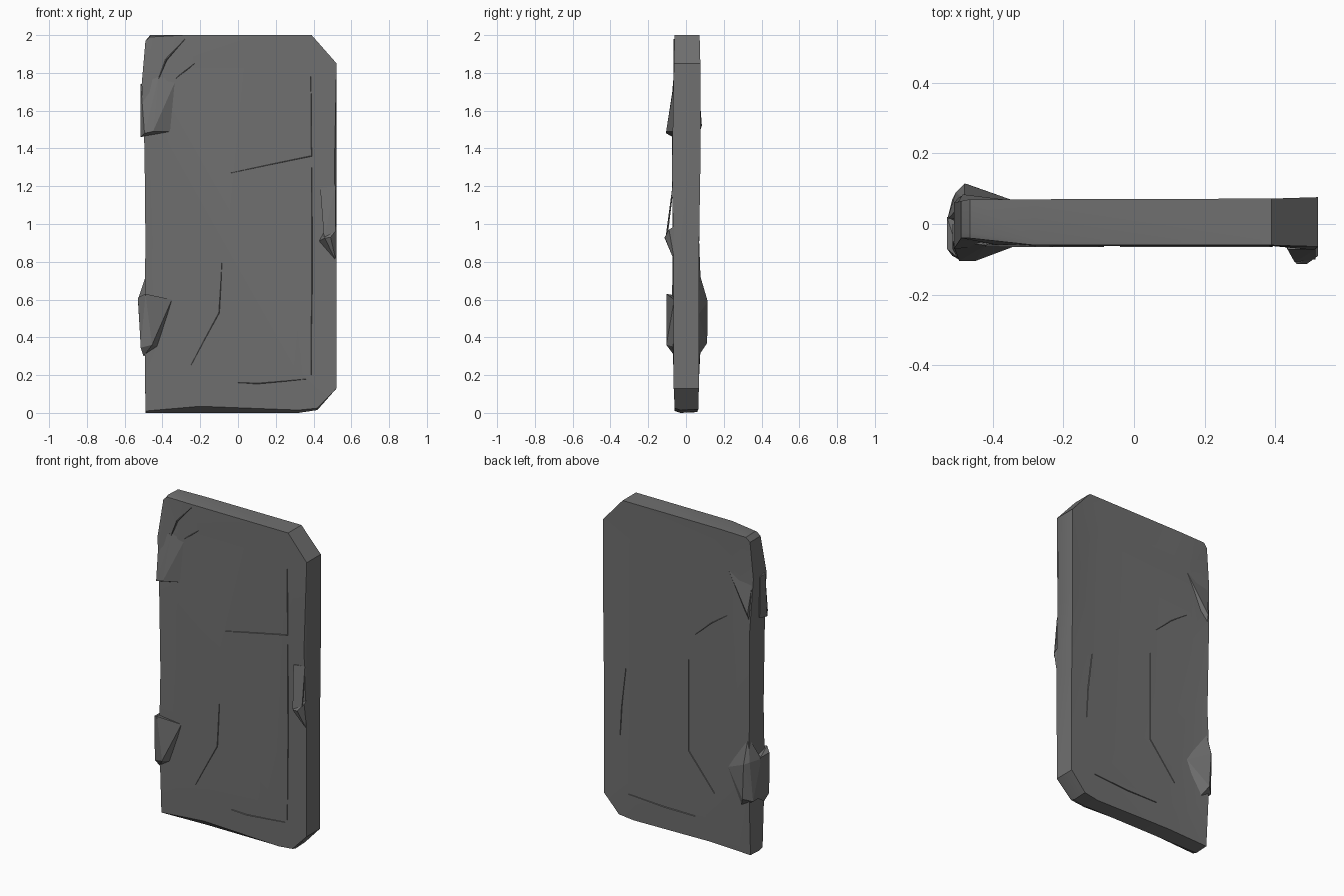
import bpy, bmesh, math
from mathutils import Vector

if "Cube" in bpy.data.objects:
    bpy.data.objects.remove(bpy.data.objects["Cube"], do_unlink=True)

stone = bpy.data.materials.new("grey stone")
stone.use_nodes = True
GREY = (0.16, 0.16, 0.16, 1)
stone.diffuse_color = GREY
stone.node_tree.nodes["Principled BSDF"].inputs["Base Color"].default_value = GREY


def finish(name, bm, smooth=None):
    bmesh.ops.recalc_face_normals(bm, faces=bm.faces[:])
    mesh = bpy.data.meshes.new(name)
    bm.to_mesh(mesh)
    bm.free()
    mesh.materials.append(stone)
    ob = bpy.data.objects.new(name, mesh)
    bpy.context.collection.objects.link(ob)
    if smooth:
        bpy.ops.object.select_all(action='DESELECT')
        ob.select_set(True)
        bpy.context.view_layer.objects.active = ob
        bpy.ops.object.shade_smooth_by_angle(angle=math.radians(smooth))
    return ob


def hull(name, points):
    bm = bmesh.new()
    for p in points:
        bm.verts.new(p)
    res = bmesh.ops.convex_hull(bm, input=bm.verts[:])
    bmesh.ops.delete(bm, geom=[v for v in bm.verts if not v.link_faces], context='VERTS')
    return finish(name, bm)


def bridge(bm, a, b):
    for i in range(len(a)):
        j = (i + 1) % len(a)
        bm.faces.new((a[i], a[j], b[j], b[i]))


# Door slab: rim points as x, z, front y, back y, front z lift
rim = [(-.49, .0, -.06, .06, .01), (-.2, .0, -.06, .06, .035), (.32, .0, -.06, .06, .015),
       (.42, .015, -.06, .065, .01), (.522, .13, -.065, .068, 0), (.522, .8, -.066, .068, 0),
       (.522, 1.3, -.074, .076, 0), (.522, 1.85, -.064, .076, 0), (.39, 2, -.06, .072, 0),
       (-.28, 2, -.06, .07, 0), (-.465, 2, -.04, .07, -.01), (-.49, 1.97, -.04, .065, 0),
       (-.51, 1.74, -.07, .06, 0), (-.495, 1.4, -.075, .077, 0), (-.49, .9, -.07, .07, 0),
       (-.495, .5, -.075, .085, 0)]
bm = bmesh.new()
front = [bm.verts.new((x - (.012 if x > .5 and z == 1.3 else 0), yf, z + up))
         for x, z, yf, yb, up in rim]
back = [bm.verts.new((x, yb, z + up * .4)) for x, z, yf, yb, up in rim]
under = [bm.verts.new((x, -.03 if z < .1 else yf + .015, z)) for x, z, yf, yb, up in rim]
bridge(bm, front, under)
bridge(bm, under, back)
for ring, y in ((front, -.062), (back, .066)):
    inner = [bm.verts.new((v.co.x * .76, y, 1 + (v.co.z - 1) * .83)) for v in ring]
    bridge(bm, ring, inner)
    bm.faces.new(inner)
finish("door_slab", bm, 25)

# Worn hinge lumps on the left edge as seen from the front
hull("upper_hinge", [(-.515, -.05, 1.74), (-.42, -.06, 1.78), (-.515, .0, 1.73),
                     (-.495, -.105, 1.48), (-.45, -.105, 1.49), (-.515, -.07, 1.46),
                     (-.36, -.062, 1.49), (-.505, -.01, 1.47), (-.33, -.06, 1.76)])
hull("lower_hinge", [(-.53, -.07, .61), (-.49, -.104, .63), (-.35, -.062, .6),
                     (-.515, -.09, .345), (-.455, -.104, .36), (-.425, -.062, .35),
                     (-.53, .02, .61), (-.515, .02, .35), (-.5, -.06, .3)])
hull("lower_hinge_back", [(-.53, .01, .6), (-.48, .115, .59), (-.505, .09, .6),
                          (-.47, .112, .37), (-.515, .07, .35), (-.515, .0, .35),
                          (-.34, .066, .52), (-.43, .066, .3), (-.48, .068, .75)])
hull("upper_back_chip", [(-.5, .06, 1.7), (-.485, .084, 1.52), (-.34, .066, 1.76),
                         (-.49, .06, 1.45)])

# Handle: a thin strap running down to a pointed knob
hull("handle_strap", [(.435, -.072, 1.19), (.515, -.072, 1.2), (.515, -.066, 1.2),
                      (.435, -.066, 1.19), (.455, -.108, .93), (.515, -.1, .96),
                      (.515, -.094, .96), (.455, -.1, .93)])
hull("handle_knob", [(.46, -.113, .925), (.49, -.113, .93), (.43, -.064, .91),
                     (.522, -.09, .97), (.522, -.06, .99), (.45, -.06, .95), (.52, -.06, .8)])


# Tapered crack ridges lying on the front and back faces
def crack(name, path, y, width=.005):
    bm = bmesh.new()
    pts = [Vector((x, 0, z)) for x, z in path]
    rows = []
    for i, p in enumerate(pts):
        d = (pts[min(i + 1, len(pts) - 1)] - pts[max(i - 1, 0)]).normalized()
        side = Vector((d.z, 0, -d.x)) * (width if 0 < i < len(pts) - 1 else width * .3)
        lift = Vector((0, y, 0))
        rows.append([bm.verts.new(p + lift * .92 + side), bm.verts.new(p + lift * 1.04),
                     bm.verts.new(p + lift * .92 - side)])
    for a, b in zip(rows, rows[1:]):
        bridge(bm, a, b)
    bm.faces.new(rows[0])
    bm.faces.new(rows[-1])
    finish(name, bm)


front_cracks = [[(.385, 1.78), (.388, 1.5), (.39, 1.36), (-.04, 1.27)],
                [(.39, 1.3), (.392, .7), (.387, .2)],
                [(-.085, .8), (-.1, .53), (-.25, .25)],
                [(0, .16), (.1, .155), (.37, .18)],
                [(-.23, 1.85), (-.28, 1.81), (-.33, 1.77)],
                [(-.28, 1.98), (-.38, 1.87), (-.42, 1.77)]]
back_cracks = [[(-.065, 1.12), (-.065, .55), (-.245, .33)],
               [(-.11, 1.29), (-.22, 1.39), (-.335, 1.47)],
               [(.37, .95), (.4, .7), (.41, .52)],
               [(.35, .165), (.1, .15), (-.11, .15)]]
for i, path in enumerate(front_cracks):
    crack(f"front_crack_{i + 1}", path, -.063)
for i, path in enumerate(back_cracks):
    crack(f"back_crack_{i + 1}", path, .067)
